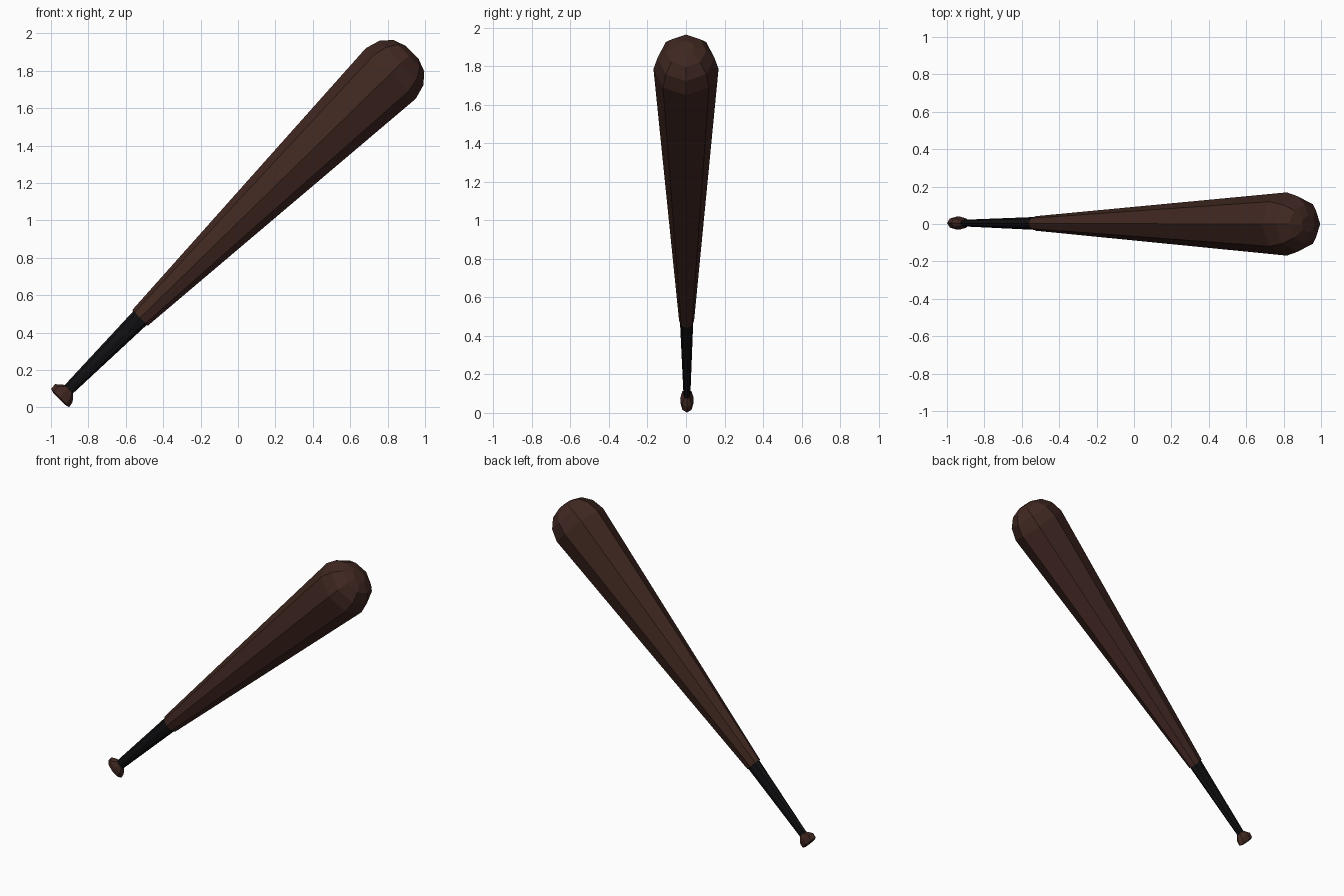
import bpy, bmesh
from math import sin, cos, tau
from mathutils import Vector

if "Cube" in bpy.data.objects:
    bpy.data.objects.remove(bpy.data.objects["Cube"])

SIDES = 8
AXIS = Vector((0.713, 0, 0.701))      # direction of the bat, handle to tip
ACROSS = Vector((-0.701, 0, 0.713))   # perpendicular to it, in the front plane
SIDE = Vector((0, 1, 0))


def material(name, rgb):
    m = bpy.data.materials.new(name)
    m.diffuse_color = (*rgb, 1)
    m.use_nodes = True
    m.node_tree.nodes["Principled BSDF"].inputs["Base Color"].default_value = m.diffuse_color
    return m


def loft(name, rings, mat):
    """Closed flat-faced skin over rings of (centre, radius across, radius in y)."""
    bm = bmesh.new()
    loops = []
    for c, ra, ry in rings:
        loops.append([bm.verts.new(Vector(c) + ACROSS * ra * cos(tau * i / SIDES)
                                   + SIDE * ry * sin(tau * i / SIDES))
                      for i in range(SIDES)])
    for a, b in zip(loops, loops[1:]):
        for i in range(SIDES):
            j = (i + 1) % SIDES
            bm.faces.new((a[i], a[j], b[j], b[i]))
    bm.faces.new(loops[0])
    bm.faces.new(loops[-1])
    bmesh.ops.recalc_face_normals(bm, faces=bm.faces)
    mesh = bpy.data.meshes.new(name)
    bm.to_mesh(mesh)
    bm.free()
    mesh.materials.append(mat)
    obj = bpy.data.objects.new(name, mesh)
    bpy.context.collection.objects.link(obj)
    return obj


wood = material("dark_wood", (0.05, 0.02, 0.015))
grip = material("black_grip", (0.005, 0.005, 0.006))

# Barrel: long taper, then a rounded end cap
end = Vector((0.817, 0, 1.786))
barrel = [((-0.524, 0.003, 0.479), 0.059, 0.039), (end, 0.19, 0.169)]
for along, radius in ((0.08, 0.167), (0.135, 0.118), (0.16, 0.05)):
    barrel.append((end + AXIS * along, radius, radius * 0.89))
loft("barrel", barrel, wood)

# Handle: thin wrapped grip running slightly into the barrel and the knob
loft("handle", [((-0.93, 0.005, 0.072), 0.03, 0.017),
                ((-0.515, 0.003, 0.487), 0.052, 0.035)], grip)

# Knob: flattened disc at the bottom
loft("knob", [((-0.957, 0.005, 0.047), 0.045, 0.023),
              ((-0.951, 0.005, 0.051), 0.069, 0.034),
              ((-0.931, 0.005, 0.077), 0.067, 0.035),
              ((-0.905, 0.005, 0.097), 0.034, 0.019)], wood)
